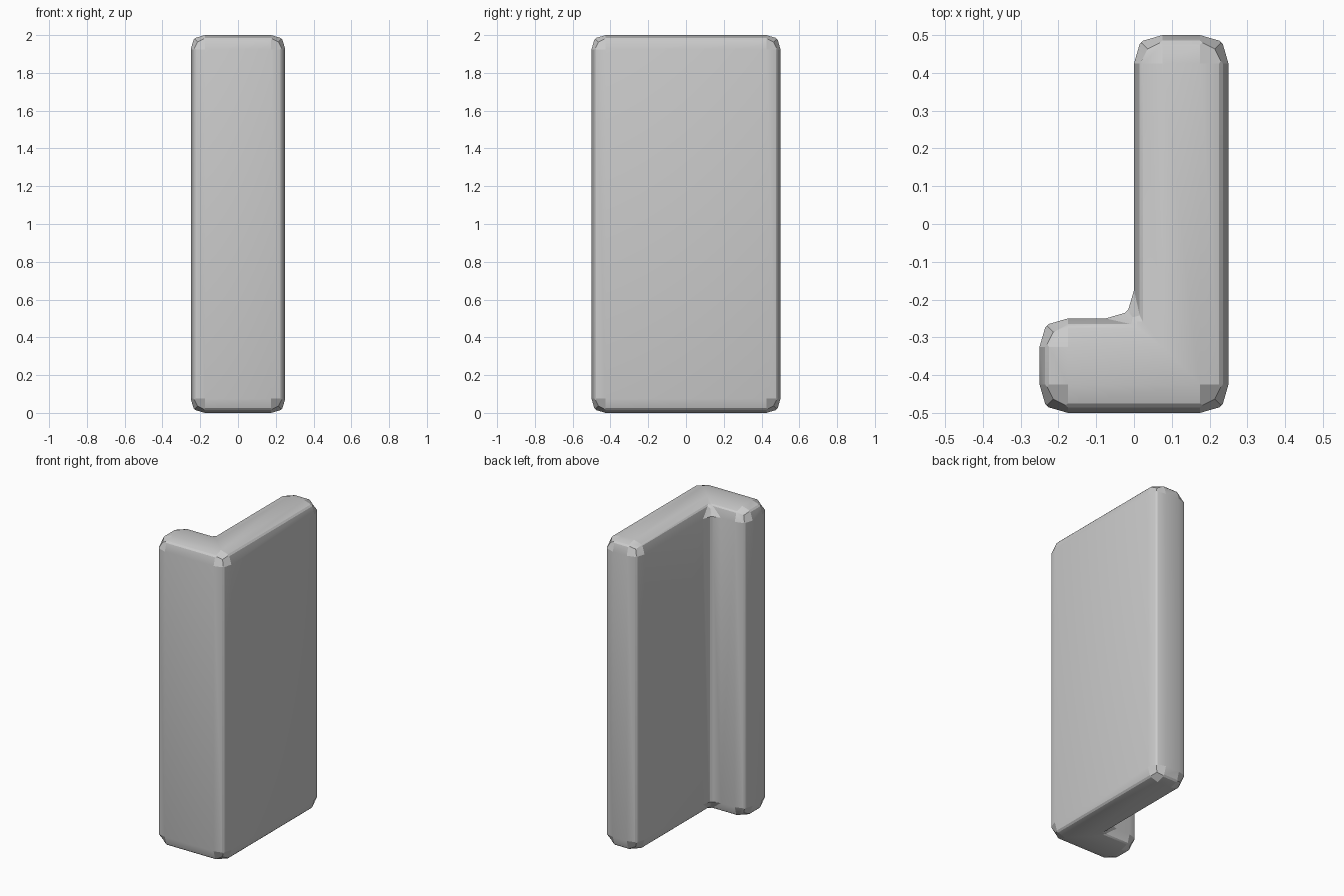
import bpy, bmesh
from math import radians
from mathutils import Vector

if "Cube" in bpy.data.objects:
    bpy.data.objects.remove(bpy.data.objects["Cube"])

H = 2.0
# L-shaped footprint; the last-but-one point is the inner corner
outline = [(-0.25, -0.5), (0.25, -0.5), (0.25, 0.5),
           (0.0, 0.5), (0.0, -0.25), (-0.25, -0.25)]
inner = (0.0, -0.25)

# Extrude the footprint into a tall block
bm = bmesh.new()
base = bm.faces.new([bm.verts.new((x, y, 0)) for x, y in outline])
ext = bmesh.ops.extrude_face_region(bm, geom=[base], use_keep_orig=True)
bmesh.ops.translate(bm, vec=(0, 0, H),
                    verts=[g for g in ext["geom"] if isinstance(g, bmesh.types.BMVert)])
bmesh.ops.recalc_face_normals(bm, faces=bm.faces[:])

# Broad two-step bevel on every edge
bmesh.ops.bevel(bm, geom=bm.edges[:], offset=0.075, offset_type='OFFSET',
                segments=2, profile=0.6, affect='EDGES', clamp_overlap=False)

# Flatten the outer corners into chipped triangles
for x, y in outline:
    if (x, y) == inner:
        continue
    for z in (0, H):
        corner = Vector((x, y, z))
        tip = min(bm.verts, key=lambda v: (v.co - corner).length)
        ring = [e.other_vert(tip).co for e in tip.link_edges]
        if len(ring) == 3:
            tip.co = sum(ring, Vector()) / 3

bmesh.ops.recalc_face_normals(bm, faces=bm.faces[:])
mesh = bpy.data.meshes.new("corner_pillar")
bm.to_mesh(mesh)
bm.free()
pillar = bpy.data.objects.new("corner_pillar", mesh)
bpy.context.collection.objects.link(pillar)

# Narrow strip along each ridge
strip = pillar.modifiers.new("ridge_strip", 'BEVEL')
strip.width = 0.008
strip.segments = 1
strip.limit_method = 'ANGLE'
strip.angle_limit = radians(40)

bpy.context.view_layer.objects.active = pillar
pillar.select_set(True)
bpy.ops.object.modifier_apply(modifier=strip.name)
bpy.ops.object.shade_smooth_by_angle(angle=radians(24))
